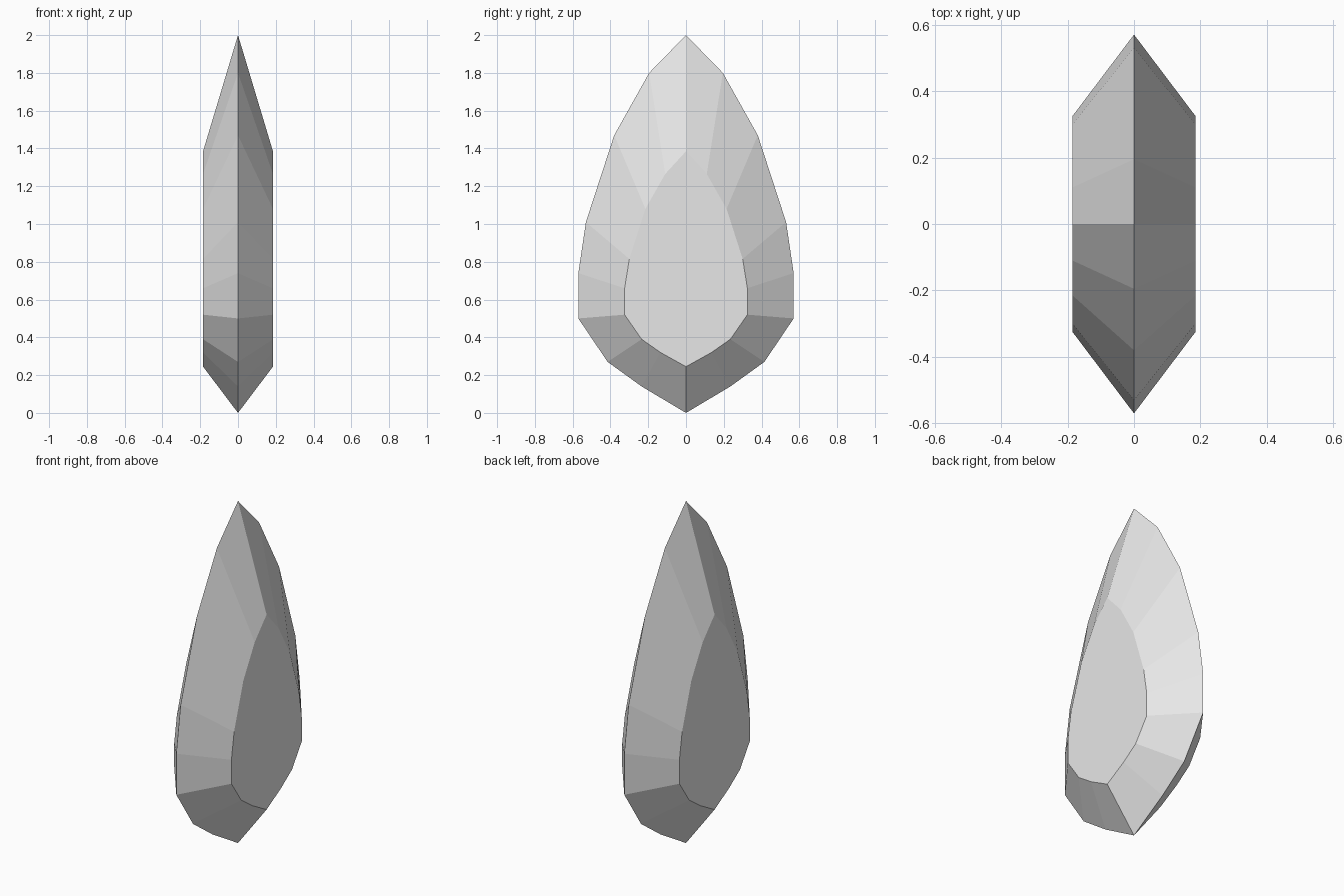
import bpy
import bmesh

cube = bpy.data.objects.get("Cube")
if cube:
    bpy.data.objects.remove(cube, do_unlink=True)

HALF_DEPTH = 0.185

# Half outlines as (y, z), from the top point to the bottom point
GIRDLE = [(0, 2.0), (0.195, 1.80), (0.38, 1.47), (0.53, 1.01), (0.57, 0.74),
          (0.57, 0.50), (0.415, 0.27), (0.235, 0.14), (0, 0)]
TABLE = [(0, 1.385), (0.11, 1.265), (0.215, 1.08), (0.30, 0.815), (0.325, 0.66),
         (0.325, 0.52), (0.235, 0.39), (0.135, 0.32), (0, 0.245)]


def ring(bm, half, x):
    """Mirror a half outline in y and add it as a closed ring of vertices."""
    outline = half + [(-y, z) for y, z in reversed(half[1:-1])]
    return [bm.verts.new((x, y, z)) for y, z in outline]


# Teardrop gem: a sharp girdle joined by facets to a flat table on each side
bm = bmesh.new()
girdle = ring(bm, GIRDLE, 0)
count = len(girdle)
for side in (-1, 1):
    table = ring(bm, TABLE, side * HALF_DEPTH)
    bm.faces.new(table)
    for i in range(count):
        j = (i + 1) % count
        bm.faces.new((girdle[i], girdle[j], table[j], table[i]))
bmesh.ops.recalc_face_normals(bm, faces=bm.faces)

mesh = bpy.data.meshes.new("teardrop_gem")
bm.to_mesh(mesh)
bm.free()
gem = bpy.data.objects.new("teardrop_gem", mesh)
bpy.context.collection.objects.link(gem)

# Pale grey stone
stone = bpy.data.materials.new("pale_grey")
stone.use_nodes = True
color = (0.8, 0.8, 0.8, 1)
stone.diffuse_color = color
for node in stone.node_tree.nodes:
    if node.type == "BSDF_PRINCIPLED":
        node.inputs["Base Color"].default_value = color
mesh.materials.append(stone)
